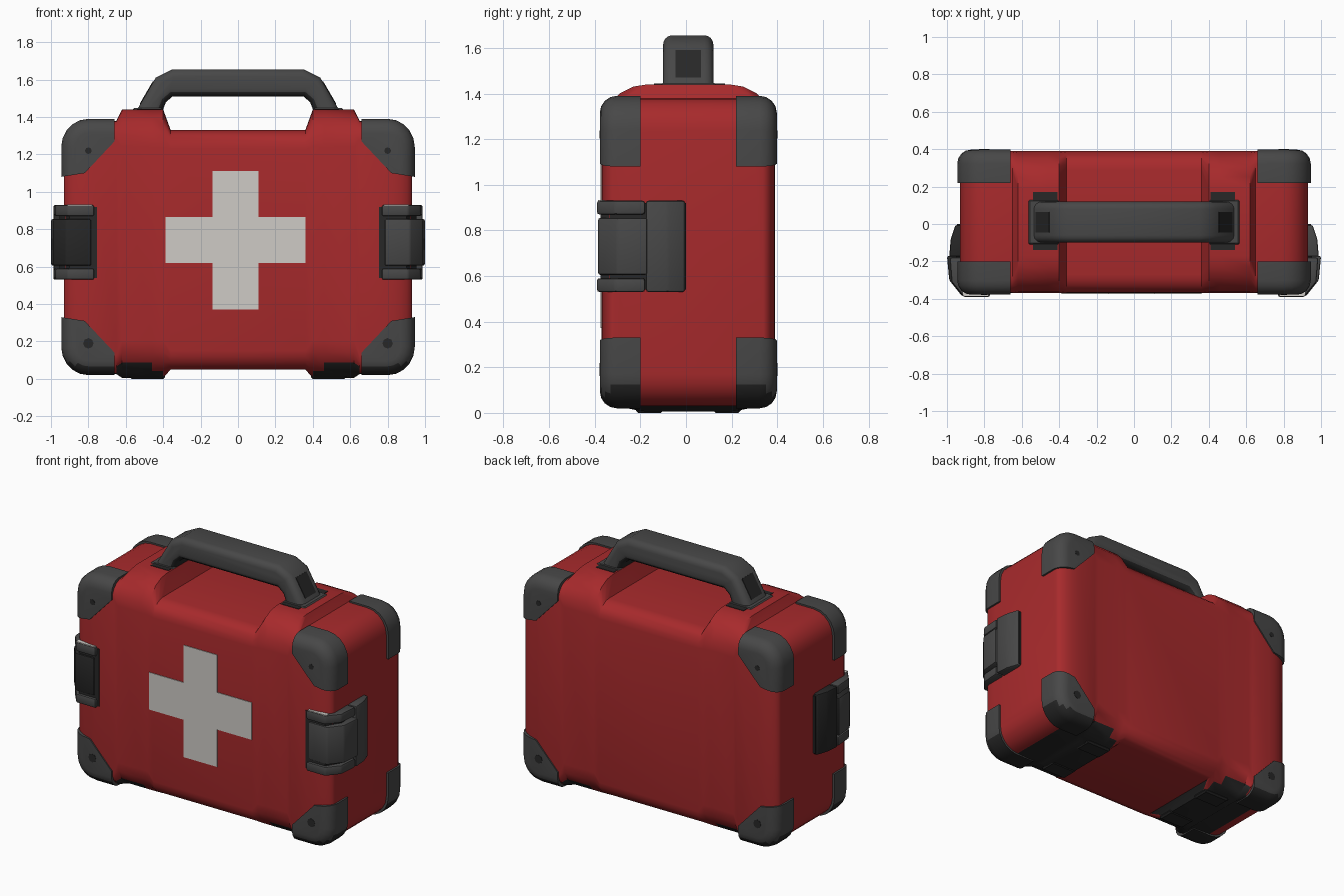
import bpy
import bmesh
from math import sin, cos, pi, radians
from mathutils import Vector

default_cube = bpy.data.objects.get("Cube")
if default_cube:
    bpy.data.objects.remove(default_cube, do_unlink=True)

MID_Y = 0.01
MID_Z = 0.705
HALF_Y = 0.38


def make_material(name, r, g, b):
    material = bpy.data.materials.new(name)
    material.use_nodes = True
    colour = (r, g, b, 1)
    material.diffuse_color = colour
    shader = next(n for n in material.node_tree.nodes if n.type == "BSDF_PRINCIPLED")
    shader.inputs["Base Color"].default_value = colour
    shader.inputs["Roughness"].default_value = 0.6
    return material


red = make_material("case red", 0.39, 0.023, 0.025)
grey = make_material("guard grey", 0.064, 0.064, 0.064)
charcoal = make_material("charcoal rubber", 0.02, 0.02, 0.02)
pale = make_material("pale grey", 0.62, 0.6, 0.565)
palette = [red, grey, charcoal, pale]


def finish(name, bm, paint):
    """Turn a bmesh into a smooth object; paint gives the colour of each face."""
    bmesh.ops.recalc_face_normals(bm, faces=bm.faces[:])
    bm.normal_update()
    for face in bm.faces:
        face.material_index = palette.index(paint(face))
    mesh = bpy.data.meshes.new(name)
    bm.to_mesh(mesh)
    bm.free()
    for material in palette:
        mesh.materials.append(material)
    for face in mesh.polygons:
        face.use_smooth = True
    mesh.set_sharp_from_angle(angle=radians(35))
    obj = bpy.data.objects.new(name, mesh)
    bpy.context.collection.objects.link(obj)


def plain(material):
    return lambda face: material


def every_edge(edge):
    return True


def prism(name, outline, axis, low, high, paint, bevel=0, segments=3, pick=every_edge):
    """Extrude an outline along y or z, rounding the edges chosen by pick."""
    bm = bmesh.new()

    def place(point, depth):
        a, b = point
        return (a, depth, b) if axis == "y" else (a, b, depth)

    first = [bm.verts.new(place(p, low)) for p in outline]
    second = [bm.verts.new(place(p, high)) for p in outline]
    bm.faces.new(first)
    bm.faces.new(second)
    for i in range(len(outline)):
        j = (i + 1) % len(outline)
        bm.faces.new((first[i], first[j], second[j], second[i]))
    bmesh.ops.recalc_face_normals(bm, faces=bm.faces[:])
    if bevel:
        bmesh.ops.bevel(bm, geom=[e for e in bm.edges if pick(e)], offset=bevel,
                        segments=segments, profile=0.5, affect="EDGES",
                        clamp_overlap=False)
    finish(name, bm, paint)


def box_outline(left, right, low, high):
    return [(left, low), (right, low), (right, high), (left, high)]


# Case shell: rounded sections lofted along x
def section(bm, x, low, high, half, radius):
    ring = []
    corners = ((1, high, 1), (-1, high, 1), (-1, low, -1), (1, low, -1))
    steps = 5
    for quarter, (side, edge, up) in enumerate(corners):
        for k in range(steps + 1):
            angle = (quarter + k / steps) * pi / 2
            y = MID_Y + side * (half - radius) + radius * cos(angle)
            z = edge - up * radius + radius * sin(angle)
            ring.append(bm.verts.new((x, y, z)))
    return ring


stations = [(0.36, 0.05, 1.33, HALF_Y, 0.1)]
stations += [(x, 0.005, 1.44, HALF_Y, 0.2) for x in (0.4, 0.46, 0.62)]
stations.append((0.65, 0.025, 1.38, HALF_Y, 0.1))
for k in range(6):
    turn = k / 5 * pi / 2
    inset = 1 - cos(turn)
    stations.append((0.79 + 0.14 * sin(turn), 0.03 + 0.14 * inset,
                     1.38 - 0.14 * inset, HALF_Y - 0.05 * inset, 0.1))

bm = bmesh.new()
both_sides = [(-x, *rest) for x, *rest in reversed(stations)] + stations
rings = [section(bm, *station) for station in both_sides]
for a, b in zip(rings, rings[1:]):
    for i in range(len(a)):
        j = (i + 1) % len(a)
        bm.faces.new((a[i], a[j], b[j], b[i]))
bm.faces.new(rings[0])
bm.faces.new(rings[-1])


def shell_paint(face):
    """Rubber colour under the ridges, higher on their outer part."""
    centre = face.calc_center_median()
    x = abs(centre.x)
    limit = 0.07 if 0.46 < x < 0.64 else 0.03
    return charcoal if 0.37 < x < 0.8 and centre.z < limit else red


finish("case_shell", bm, shell_paint)

# Corner guards: eight mirrored copies with rounded outer rims
guard_half = [(0.66, 0.685), (0.66, 0.565), (0.82, 0.395), (0.945, 0.375)]
for k in range(6):
    turn = k / 5 * pi / 2
    guard_half.append((0.8 + 0.145 * cos(turn), 0.535 + 0.15 * sin(turn)))


def dark_underside(face):
    return charcoal if face.normal.z < -0.4 else grey


for sx, side in ((1, "left"), (-1, "right")):
    for sz, level, paint, size in ((1, "upper", plain(grey), 0.018),
                                   (-1, "lower", dark_underside, 0.028)):
        outline = [(sx * x, MID_Z + sz * z) for x, z in guard_half]
        rivet = [(sx * 0.8 + size * cos(i * pi / 4),
                  MID_Z + sz * 0.515 + size * sin(i * pi / 4)) for i in range(8)]
        for sy, end in ((-1, "front"), (1, "back")):
            outer = MID_Y + sy * 0.388

            def outer_rim(edge):
                def on_rim(v):
                    x, z = abs(v.co.x), abs(v.co.z - MID_Z)
                    return (abs(v.co.y - outer) < 0.001
                            and (x > 0.94 or z > 0.68 or (x > 0.81 and z > 0.5)))
                return all(on_rim(v) for v in edge.verts)

            prism(f"corner_guard_{level}_{end}_{side}", outline, "y", outer,
                  MID_Y + sy * 0.21, paint, 0.075, 4, outer_rim)
            prism(f"rivet_{level}_{end}_{side}", rivet, "y", outer + sy * 0.002,
                  outer - sy * 0.006, plain(charcoal))

# Side latches: backing, hinge base, two tabs and a clasp plate
backing = [(0.9, 0.0), (0.945, 0.0), (0.955, -0.28), (0.9, -0.375),
           (0.755, -0.375), (0.755, -0.35), (0.9, -0.3)]
base = [(0.9, -0.005), (0.955, -0.005), (0.98, -0.08), (0.988, -0.175), (0.9, -0.175)]
tab = [(0.9, -0.18), (0.985, -0.18), (0.975, -0.31), (0.91, -0.39),
       (0.77, -0.39), (0.77, -0.35), (0.88, -0.3)]
clasp = [(0.9, -0.17), (1.0, -0.17), (0.988, -0.3), (0.92, -0.385),
         (0.785, -0.385), (0.785, -0.35), (0.88, -0.3)]
pale_edge = box_outline(0.78, 0.915, -0.385, -0.358)


def worn_clasp(face):
    """Grey on the side, charcoal round the front."""
    return grey if abs(face.normal.x) > 0.9 else charcoal


for sx, side, base_colour, clasp_paint in ((1, "left", grey, plain(grey)),
                                           (-1, "right", charcoal, worn_clasp)):
    latch_parts = [
        ("backing", backing, 0.54, 0.92, plain(charcoal), 0),
        ("base", base, 0.53, 0.93, plain(base_colour), 0.01),
        ("upper_tab", tab, 0.87, 0.93, plain(grey), 0.01),
        ("lower_tab", tab, 0.53, 0.59, plain(grey), 0.01),
        ("clasp", clasp, 0.605, 0.855, clasp_paint, 0.01),
        ("pale_edge", pale_edge, 0.927, 0.933, plain(pale), 0),
    ]
    for part, outline, low, high, paint, bevel in latch_parts:
        mirrored = [(sx * x, y) for x, y in outline]
        prism(f"latch_{part}_{side}", mirrored, "z", low, high, paint, bevel, 2)

# Carry handle: bent bar with rounded long edges and a dark inner side
handle_half = [(0.35, 1.655), (0.44, 1.61), (0.545, 1.43), (0.405, 1.43),
               (0.385, 1.48), (0.35, 1.51)]


def handle_paint(face):
    centre = face.calc_center_median()
    inward = centre.z < 1.52 and face.normal.x * centre.x < -0.2
    return charcoal if inward else dark_underside(face)


def long_edge(edge):
    a, b = (v.co for v in edge.verts)
    return abs(a.y - b.y) < 0.001 and max(a.z, b.z) > 1.44


prism("handle", handle_half + [(-x, z) for x, z in reversed(handle_half)], "y",
      MID_Y - 0.11, MID_Y + 0.11, handle_paint, 0.04, 4, long_edge)

for sx, side in ((1, "left"), (-1, "right")):
    # Hinge base: grey flange with a narrow dark pad showing front and back
    flange = box_outline(sx * 0.4, sx * 0.565, MID_Y - 0.12, MID_Y + 0.12)
    prism(f"handle_flange_{side}", flange, "z", 1.4, 1.447, plain(grey), 0.008, 1)
    pad = box_outline(sx * 0.41, sx * 0.54, MID_Y - 0.15, MID_Y + 0.16)
    prism(f"handle_pad_{side}", pad, "z", 1.4, 1.443, plain(charcoal))
    # Dark grip plate on the sloping outer face
    top, bottom = Vector((0.452, 1.589)), Vector((0.522, 1.469))
    out = Vector((0.864, 0.504)) * 0.004
    plate = [(sx * p.x, p.y) for p in (top + out, bottom + out, bottom - out, top - out)]
    prism(f"handle_plate_{side}", plate, "y", MID_Y - 0.055, MID_Y + 0.055,
          plain(charcoal))
    # Rubber feet
    for sy, end in ((-1, "front"), (1, "back")):
        y = MID_Y + sy * 0.17
        foot = box_outline(sx * 0.39, sx * 0.58, y - 0.06, y + 0.06)
        prism(f"foot_{end}_{side}", foot, "z", 0.0, 0.05, plain(charcoal), 0.01, 1)

# Front cross plate
cx, cz, arm, width, tall = -0.013, 0.742, 0.375, 0.123, 0.37
quarter = [(arm, width), (width, width), (width, tall)]
cross = quarter + [(-x, z) for x, z in reversed(quarter)]
cross += [(-x, -z) for x, z in quarter] + [(x, -z) for x, z in reversed(quarter)]
prism("front_cross", [(cx + x, cz + z) for x, z in cross], "y",
      MID_Y - HALF_Y - 0.004, MID_Y - HALF_Y + 0.004, plain(pale))
